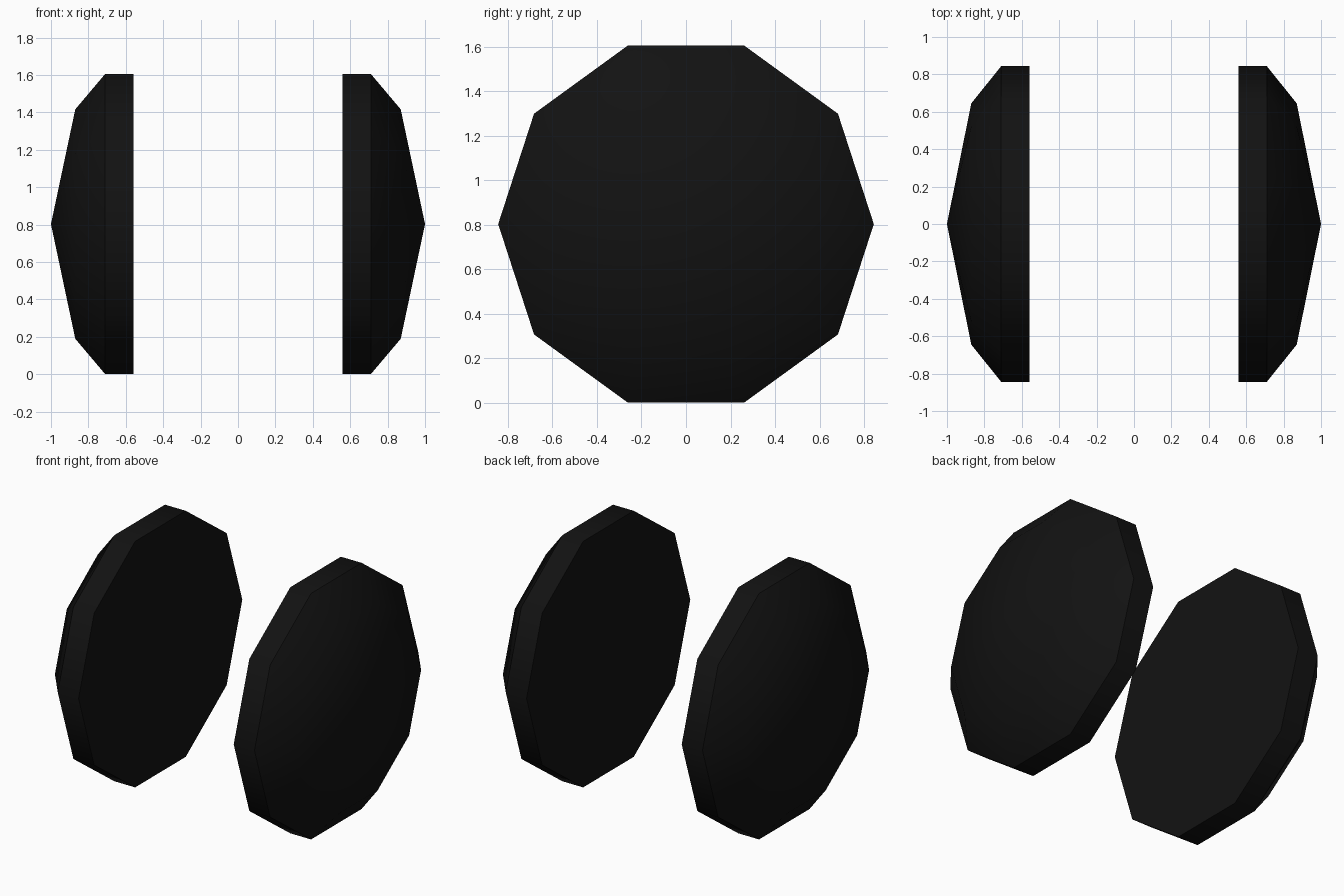
import bpy, bmesh
from math import cos, sin, tau, radians

if "Cube" in bpy.data.objects:
    bpy.data.objects.remove(bpy.data.objects["Cube"])

SIDES, RADIUS = 10, 0.844
AXLE_Z = RADIUS * sin(tau / 5)          # flat bottom edge rests on z = 0
PROFILE = [(0.56, RADIUS), (0.71, RADIUS), (0.87, 0.645)]   # (x, radius)
APEX_X = 1.0

black = bpy.data.materials.new("black_rubber")
black.diffuse_color = (0.006, 0.006, 0.006, 1)
black.use_nodes = True
black.node_tree.nodes["Principled BSDF"].inputs["Base Color"].default_value = black.diffuse_color


def wheel(name, side):
    """Ten-sided wheel with flat inner face and domed outer face."""
    bm = bmesh.new()
    rings = [[bm.verts.new((side * x, r * cos(tau * i / SIDES),
                            AXLE_Z + r * sin(tau * i / SIDES)))
              for i in range(SIDES)] for x, r in PROFILE]
    apex = bm.verts.new((side * APEX_X, 0, AXLE_Z))
    # inner face
    bm.faces.new(rings[0])
    for i in range(SIDES):
        j = (i + 1) % SIDES
        # tread and shoulder
        for a, b in zip(rings, rings[1:]):
            bm.faces.new((a[i], a[j], b[j], b[i]))
        # outer dome
        bm.faces.new((rings[-1][i], rings[-1][j], apex))
    bmesh.ops.recalc_face_normals(bm, faces=bm.faces)
    mesh = bpy.data.meshes.new(name)
    bm.to_mesh(mesh)
    bm.free()
    mesh.materials.append(black)
    ob = bpy.data.objects.new(name, mesh)
    bpy.context.collection.objects.link(ob)
    bpy.ops.object.select_all(action='DESELECT')
    ob.select_set(True)
    bpy.context.view_layer.objects.active = ob
    bpy.ops.object.shade_smooth_by_angle(angle=radians(40))


wheel("right_wheel", 1)
wheel("left_wheel", -1)
